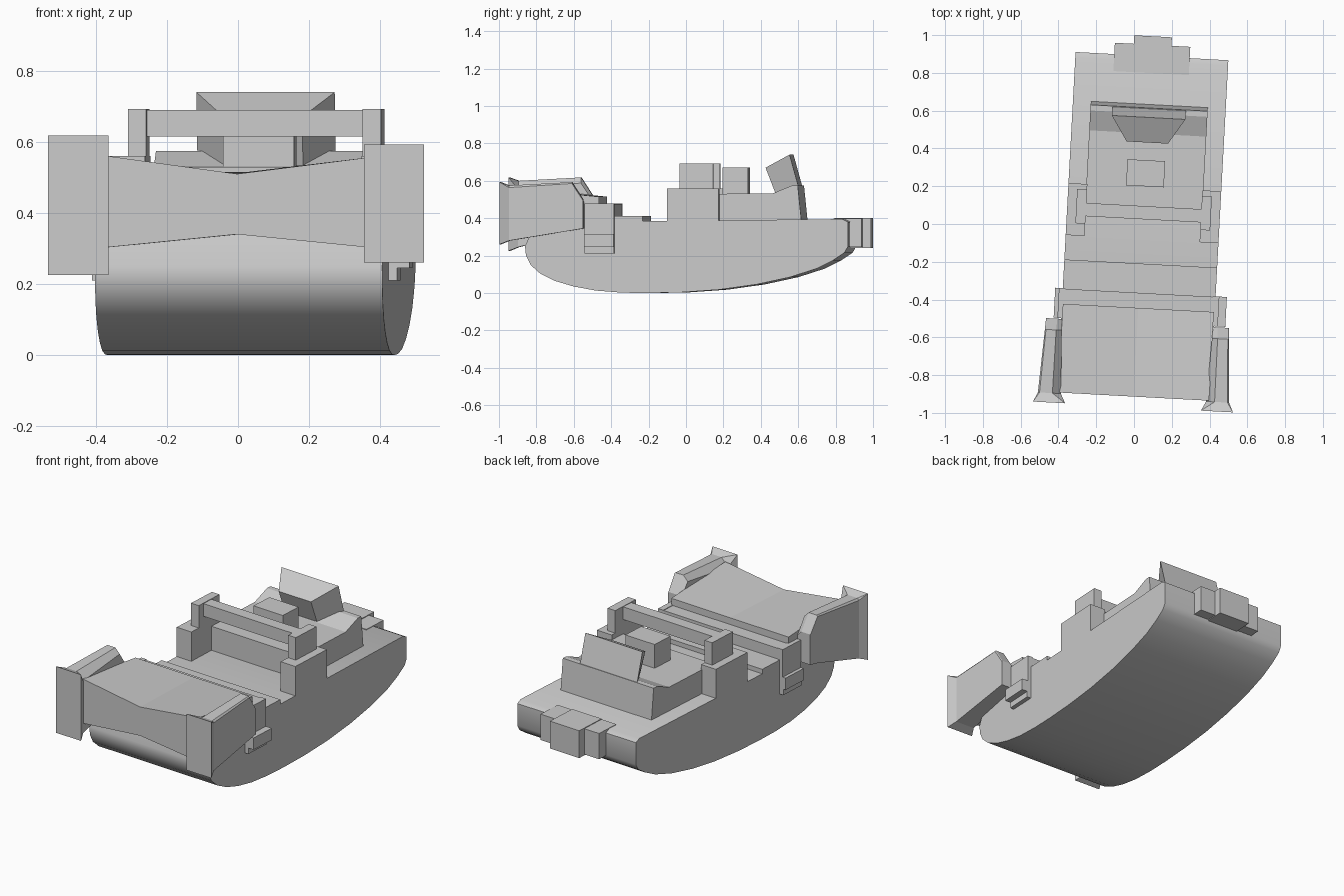
import bpy, bmesh, math
from mathutils import Matrix

cube = bpy.data.objects.get("Cube")
if cube:
    bpy.data.objects.remove(cube, do_unlink=True)

grey = bpy.data.materials.new("plain_grey")
grey.use_nodes = True
grey.diffuse_color = (0.6, 0.6, 0.6, 1)
grey.node_tree.nodes["Principled BSDF"].inputs["Base Color"].default_value = (0.6, 0.6, 0.6, 1)

# The whole craft sits slightly turned about the vertical
YAW = Matrix.Translation((0.047, 0, 0)) @ Matrix.Rotation(math.radians(-3.1), 4, 'Z')


def loft(name, rings, smooth=False):
    """Skin a closed solid through matching rings of points."""
    bm = bmesh.new()
    loops = [[bm.verts.new(p) for p in ring] for ring in rings]
    n = len(loops[0])
    for a, b in zip(loops, loops[1:]):
        for i in range(n):
            j = (i + 1) % n
            bm.faces.new((a[i], a[j], b[j], b[i]))
    bm.faces.new(loops[0][::-1])
    bm.faces.new(loops[-1])
    bmesh.ops.recalc_face_normals(bm, faces=bm.faces)
    mesh = bpy.data.meshes.new(name)
    bm.to_mesh(mesh)
    bm.free()
    obj = bpy.data.objects.new(name, mesh)
    obj.matrix_world = YAW
    mesh.materials.append(grey)
    bpy.context.collection.objects.link(obj)
    if smooth:
        bpy.ops.object.select_all(action='DESELECT')
        obj.select_set(True)
        bpy.context.view_layer.objects.active = obj
        bpy.ops.object.shade_smooth_by_angle(angle=math.radians(30))
    return obj


def profile(name, xs, yz, smooth=False):
    return loft(name, [[(x, y, z) for y, z in yz] for x in xs], smooth)


def box(name, x, y, z):
    return profile(name, x, [(y[0], z[0]), (y[1], z[0]), (y[1], z[1]), (y[0], z[1])])


W = 0.405

# Hull with a curved keel and stepped fore deck
keel = [(-0.84, 0.25), (-0.835, 0.2), (-0.81, 0.15), (-0.76, 0.105), (-0.68, 0.065),
        (-0.58, 0.035), (-0.46, 0.013), (-0.32, 0.002), (-0.18, 0), (0, 0.004),
        (0.2, 0.018), (0.4, 0.046), (0.58, 0.085), (0.72, 0.13), (0.81, 0.175),
        (0.87, 0.215), (0.89, 0.25)]
deck = [(0.89, 0.38), (0.86, 0.395), (-0.21, 0.385), (-0.21, 0.412), (-0.365, 0.412),
        (-0.365, 0.475), (-0.445, 0.475), (-0.78, 0.475), (-0.8, 0.34)]
profile("hull", (-W, W), keel + deck, True)

# Fore block whose front edge dips to a shallow V
rings = []
for x, low, top in ((-0.4, 0.3, 0.565), (0, 0.34, 0.51), (0.4, 0.3, 0.56)):
    rings.append([(x, -0.915, low), (x, -0.445, low), (x, -0.445, 0.515), (x, -0.915, top)])
loft("fore_block", rings)

# Flared side nacelles and stepped pods
for side, name, up, low in ((1, "left", 0, 0), (-1, "right", 0.025, 0.035)):
    rings = []
    for y, a, b, inset, z0, z1 in ((-0.525, 0.4, 0.485, 0.025, 0.345, 0.5),
                                   (-0.585, 0.398, 0.488, 0.03, 0.335, 0.593),
                                   (-0.92, 0.385, 0.507, 0.045, 0.28, 0.575),
                                   (-0.97, 0.36, 0.53, 0, 0.26, 0.583)):
        z1 += up if y > -0.95 else up + 0.01
        z0 -= low if y < -0.9 else 0
        rings.append([(side * a, y, z0), (side * b, y, z0), (side * b, y, z1 - 0.25 * inset),
                      (side * (b - 0.2 * inset), y, z1), (side * (a + inset), y, z1),
                      (side * a, y, z1 - inset)])
    loft(name + "_nacelle", rings)

    reach = 0.465 if side > 0 else 0.445
    for part, x, z in (("pod_foot", 0.43, (0.21, 0.25)), ("pod", reach, (0.245, 0.315)),
                       ("pod_top", 0.425, (0.31, 0.478))):
        box(name + "_" + part, (side * 0.39, side * x), (-0.52, -0.362), z)

    # Side blocks and the posts that carry the cross bar
    box(name + "_side_block", (side * 0.305, side * W), (-0.08, 0.195), (0.37, 0.56))
    box(name + "_post", (side * 0.305, side * 0.357), (-0.015, 0.165), (0.53, 0.693))

box("cross_bar", (-0.31, 0.31), (0.025, 0.095), (0.615, 0.69))

# Deckhouse rising toward its back wall, with a small cabin
profile("deckhouse", (-0.31, 0.31), [(0.095, 0.38), (0.635, 0.38), (0.615, 0.575),
                                     (0.585, 0.575), (0.48, 0.532), (0.095, 0.53)])
box("cabin", (-0.1, 0.1), (0.2, 0.338), (0.52, 0.672))

# Tilted hopper, wider at the back
loft("hopper", [[(-0.11, 0.49, 0.52), (0.11, 0.49, 0.52), (0.11, 0.432, 0.67), (-0.11, 0.432, 0.67)],
                [(-0.195, 0.615, 0.56), (0.195, 0.615, 0.56), (0.195, 0.565, 0.74), (-0.195, 0.565, 0.74)]])

# Stepped stern
box("stern_step", (-0.2, 0.2), (0.8, 0.95), (0.245, 0.398))
box("stern_tip", (-0.1, 0.1), (0.8, 0.995), (0.24, 0.402))
